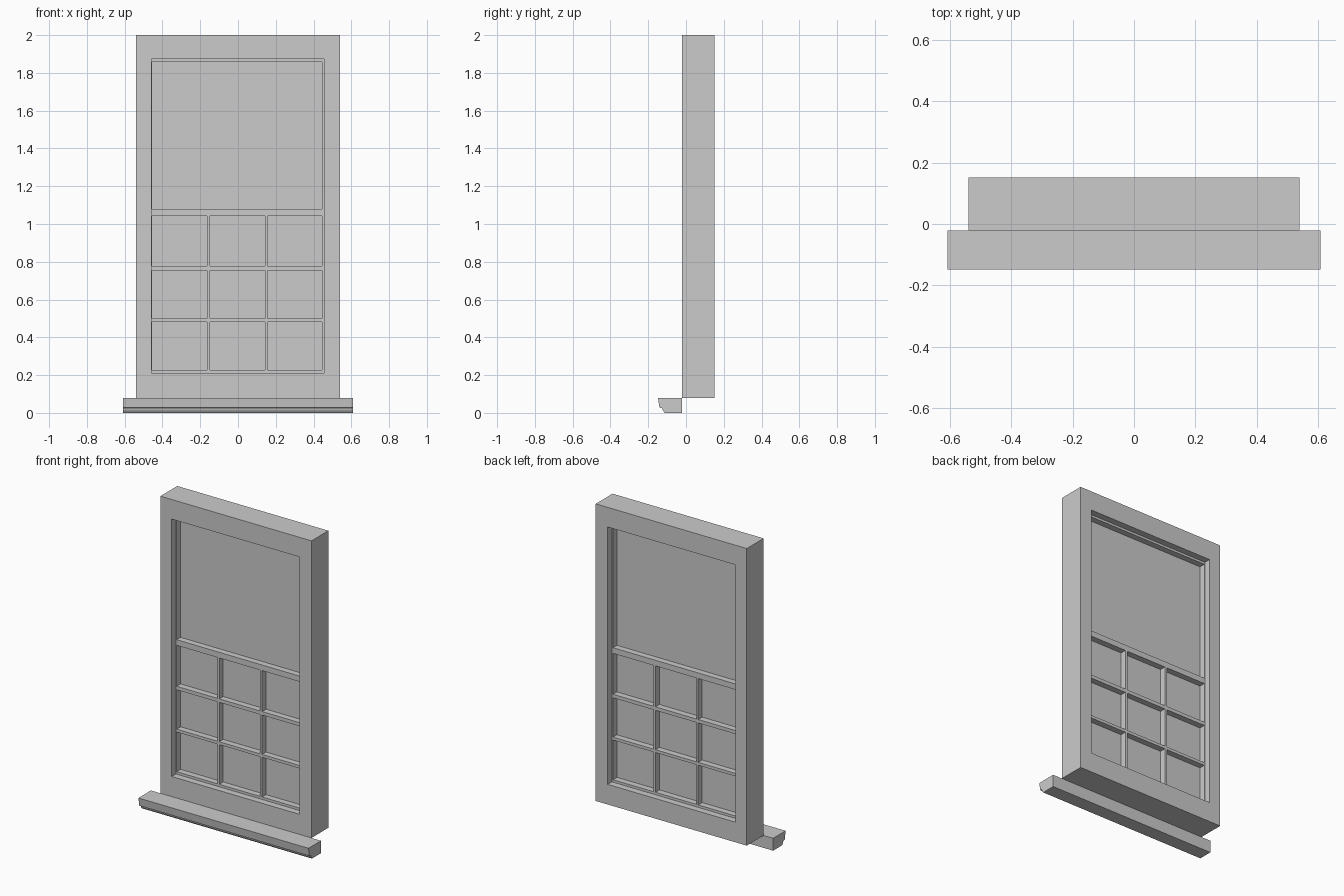
import bpy
import bmesh

if "Cube" in bpy.data.objects:
    bpy.data.objects.remove(bpy.data.objects["Cube"])

grey = bpy.data.materials.new("Plain grey")
grey.use_nodes = True
grey.diffuse_color = (0.6, 0.6, 0.6, 1)
grey.node_tree.nodes["Principled BSDF"].inputs["Base Color"].default_value = (0.6, 0.6, 0.6, 1)


def finish(name, bm):
    bmesh.ops.recalc_face_normals(bm, faces=bm.faces)
    mesh = bpy.data.meshes.new(name)
    bm.to_mesh(mesh)
    bm.free()
    mesh.materials.append(grey)
    obj = bpy.data.objects.new(name, mesh)
    bpy.context.collection.objects.link(obj)
    return obj


def extrude(bm, offset):
    """Thicken the flat faces of bm into a closed solid."""
    new = bmesh.ops.extrude_face_region(bm, geom=bm.faces[:], use_keep_orig=True)["geom"]
    bmesh.ops.translate(bm, vec=offset, verts=[v for v in new if isinstance(v, bmesh.types.BMVert)])


def lattice(name, xs, zs, y0, y1, is_hole):
    """Slab in the xz plane, divided at xs and zs, with the hole cells left open."""
    bm = bmesh.new()
    grid = [[bm.verts.new((x, y0, z)) for z in zs] for x in xs]
    for i in range(len(xs) - 1):
        for j in range(len(zs) - 1):
            if not is_hole(i, j):
                bm.faces.new((grid[i][j], grid[i + 1][j], grid[i + 1][j + 1], grid[i][j + 1]))
    extrude(bm, (0, y1 - y0, 0))
    return finish(name, bm)


# Outer frame with one large opening
lattice("window_frame", [-0.54, -0.459, 0.454, 0.54], [0.08, 0.21, 1.873, 2.0],
        -0.021, 0.151, lambda i, j: i == 1 and j == 1)

# Sash: three by three panes below, one wide pane above
sash_x = [-0.47, -0.454, -0.163, -0.149, 0.142, 0.157, 0.446, 0.47]
sash_z = [0.2, 0.226, 0.482, 0.501, 0.755, 0.778, 1.042, 1.079, 1.858, 1.88]
lattice("sash_and_glazing_bars", sash_x, sash_z, 0.022, 0.108,
        lambda i, j: j % 2 == 1 and (i % 2 == 1 or (j == 7 and 0 < i < 6)))

# Glass set in the middle of the sash
lattice("glass", [-0.46, 0.455], [0.215, 1.87], 0.062, 0.068, lambda i, j: False)

# Sill: moulded profile swept sideways
profile = [(-0.021, 0), (-0.113, 0), (-0.122, 0.012), (-0.126, 0.025),
           (-0.141, 0.028), (-0.148, 0.08), (-0.021, 0.08)]
bm = bmesh.new()
bm.faces.new([bm.verts.new((-0.608, y, z)) for y, z in profile])
extrude(bm, (1.216, 0, 0))
finish("sill", bm)
